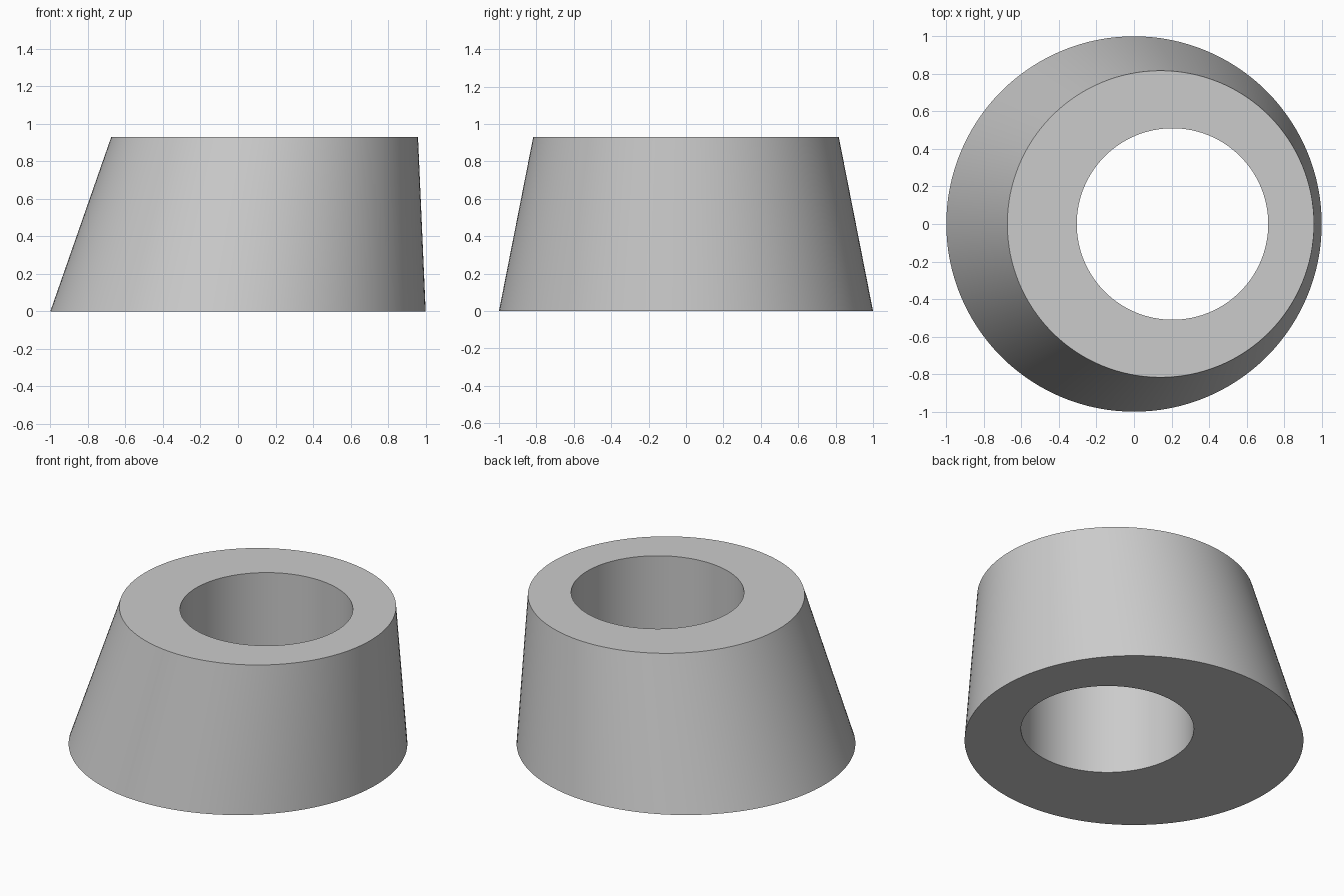
import bpy, bmesh, math

if "Cube" in bpy.data.objects:
    bpy.data.objects.remove(bpy.data.objects["Cube"])

SEGMENTS = 128
HEIGHT = 0.93

grey = bpy.data.materials.new("light grey")
grey.diffuse_color = (0.6, 0.6, 0.6, 1.0)
grey.use_nodes = True
grey.node_tree.nodes["Principled BSDF"].inputs["Base Color"].default_value = grey.diffuse_color

bm = bmesh.new()


def ring(cx, radius, z):
    """Circle of vertices centred on (cx, 0, z)."""
    return [bm.verts.new((cx + radius * math.cos(a), radius * math.sin(a), z))
            for a in (2 * math.pi * i / SEGMENTS for i in range(SEGMENTS))]


# Leaning outer cone and straight off-centre bore, in loop order
loops = [ring(0.0, 1.0, 0.0), ring(0.142, 0.817, HEIGHT),
         ring(0.205, 0.51, HEIGHT), ring(0.205, 0.51, 0.0)]

# Bridge the loops: outer wall, top rim, bore wall, underside
for k, lower in enumerate(loops):
    upper = loops[(k + 1) % 4]
    for i in range(SEGMENTS):
        j = (i + 1) % SEGMENTS
        bm.faces.new((lower[i], lower[j], upper[j], upper[i]))
bmesh.ops.recalc_face_normals(bm, faces=bm.faces)

mesh = bpy.data.meshes.new("tapered_bushing")
bm.to_mesh(mesh)
bm.free()
mesh.materials.append(grey)
bushing = bpy.data.objects.new("tapered_bushing", mesh)
bpy.context.collection.objects.link(bushing)

# Smooth walls with crisp rims
bpy.context.view_layer.objects.active = bushing
bushing.select_set(True)
bpy.ops.object.shade_smooth_by_angle(angle=math.radians(30))
